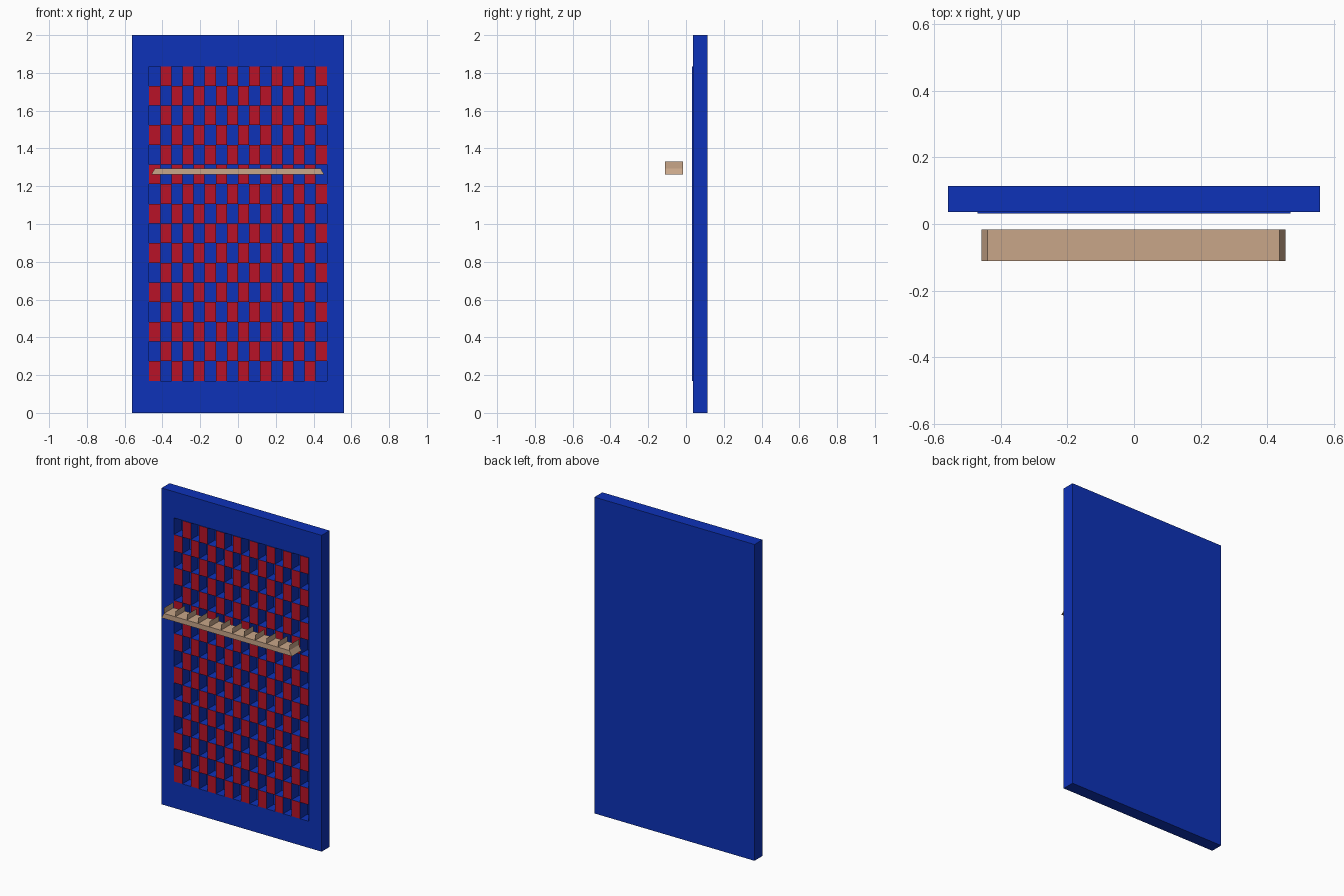
import bpy, bmesh

if "Cube" in bpy.data.objects:
    bpy.data.objects.remove(bpy.data.objects["Cube"])


def material(name, rgb):
    m = bpy.data.materials.new(name)
    m.diffuse_color = (*rgb, 1)
    m.use_nodes = True
    m.node_tree.nodes["Principled BSDF"].inputs["Base Color"].default_value = m.diffuse_color
    return m


def finish(bm, name, mats, fix=True):
    bmesh.ops.remove_doubles(bm, verts=bm.verts, dist=1e-5)
    if fix:
        bmesh.ops.recalc_face_normals(bm, faces=bm.faces)
    me = bpy.data.meshes.new(name)
    bm.to_mesh(me)
    bm.free()
    for m in mats:
        me.materials.append(m)
    ob = bpy.data.objects.new(name, me)
    bpy.context.collection.objects.link(ob)
    return ob


def quad(bm, *pts, mat=0):
    f = bm.faces.new([bm.verts.new(p) for p in pts])
    f.material_index = mat


blue = material("blue", (0.004, 0.032, 0.48))
red = material("red", (0.48, 0.006, 0.02))
tan = material("tan", (0.58, 0.38, 0.25))

N = 16                                  # columns and rows of the checker field
W, H, X, Z0, Z1 = 0.56, 2.0, 0.47, 0.17, 1.835
FRONT, FACE, DEEP, BACK = 0.036, 0.032, 0.105, 0.115
xs = [-X + 2 * X * i / N for i in range(N + 1)]
zs = [Z0 + (Z1 - Z0) * i / N for i in range(N + 1)]

# Panel: frame around the field, closed sides and back
bm = bmesh.new()
outer = [(-W, 0), (W, 0), (W, H), (-W, H)]
inner = [(-X, Z0), (X, Z0), (X, Z1), (-X, Z1)]
for k in range(4):
    a, b, c, d = outer[k], outer[(k + 1) % 4], inner[(k + 1) % 4], inner[k]
    quad(bm, *[(p[0], FRONT, p[1]) for p in (a, b, c, d)])
    quad(bm, (a[0], BACK, a[1]), (b[0], BACK, b[1]), (b[0], FRONT, b[1]), (a[0], FRONT, a[1]))
    quad(bm, (d[0], FRONT, d[1]), (c[0], FRONT, c[1]), (c[0], FACE, c[1]), (d[0], FACE, d[1]))
quad(bm, *[(p[0], BACK, p[1]) for p in reversed(outer)])

# Checker field: red front tiles alternating with deep blue pockets
for i in range(N):
    for j in range(N):
        cell = [(xs[i], zs[j]), (xs[i + 1], zs[j]), (xs[i + 1], zs[j + 1]), (xs[i], zs[j + 1])]
        is_red = (i + j) % 2 == 0
        y = FACE if is_red else DEEP
        quad(bm, *[(p[0], y, p[1]) for p in cell], mat=int(is_red))
        if not is_red:
            for k in range(4):
                a, b = cell[k], cell[(k + 1) % 4]
                quad(bm, (a[0], FACE, a[1]), (b[0], FACE, b[1]),
                     (b[0], DEEP, b[1]), (a[0], DEEP, a[1]))
finish(bm, "checker_panel", [blue, red], fix=False)

# Shelf bar with sloped ends
bm = bmesh.new()
Y0, Y1 = -0.111, -0.016
prof = [(-0.458, 1.263), (0.455, 1.263), (0.437, 1.295), (-0.44, 1.295)]
for k in range(4):
    a, b = prof[k], prof[(k + 1) % 4]
    quad(bm, (a[0], Y0, a[1]), (a[0], Y1, a[1]), (b[0], Y1, b[1]), (b[0], Y0, b[1]))
quad(bm, *[(p[0], Y0, p[1]) for p in prof])
quad(bm, *[(p[0], Y1, p[1]) for p in reversed(prof)])
finish(bm, "shelf_bar", [tan])

# Thin upright dividers on the shelf
bm = bmesh.new()
for i in range(12):
    x = -0.44 + 0.877 * i / 11
    quad(bm, (x, Y0, 1.295), (x, Y1, 1.295), (x, Y1, 1.33), (x, Y0, 1.33))
finish(bm, "shelf_dividers", [tan], fix=False)
